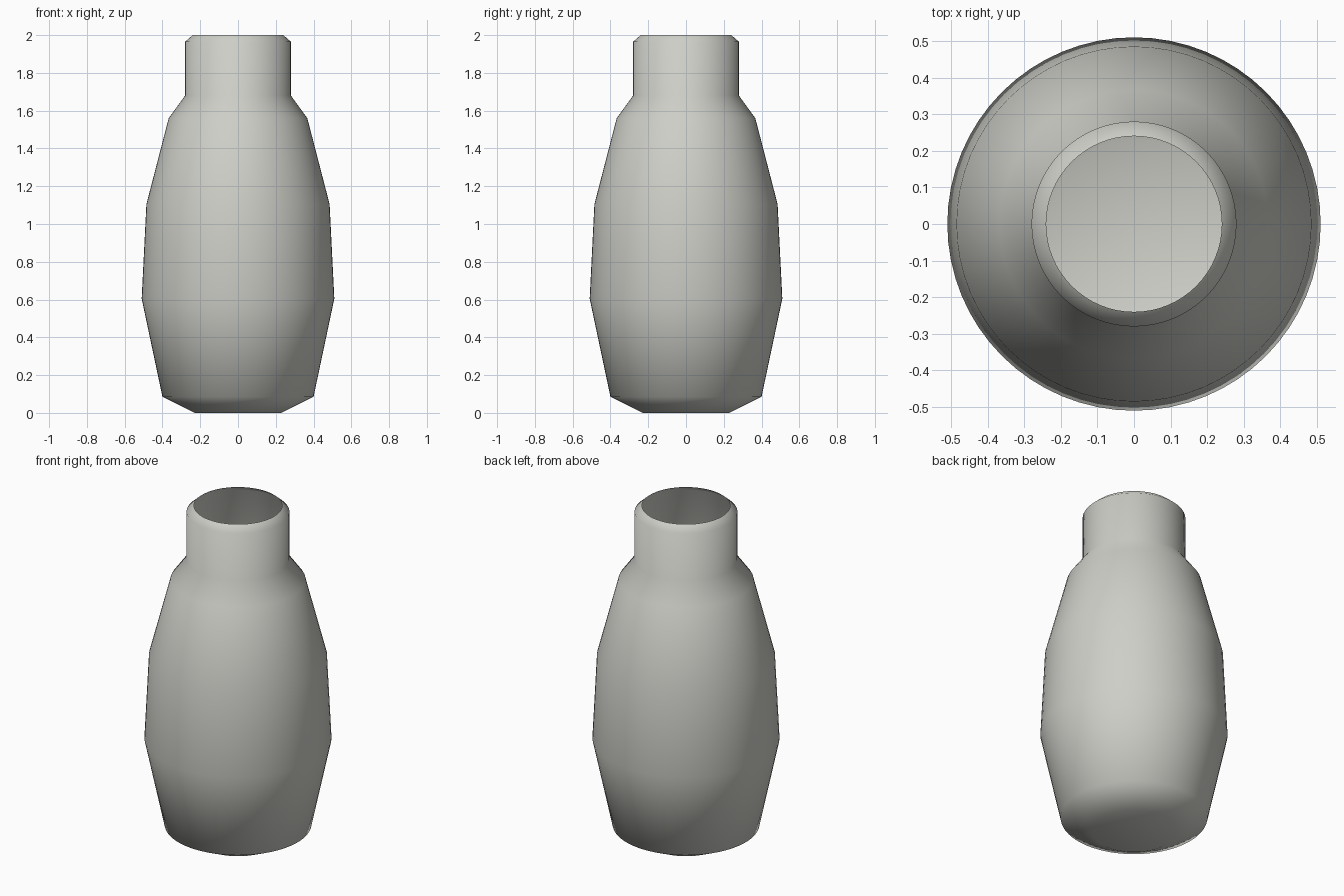
import bpy, bmesh
from math import cos, sin, tau

cube = bpy.data.objects.get("Cube")
if cube:
    bpy.data.objects.remove(cube, do_unlink=True)

# Glaze colour
glaze = bpy.data.materials.new("warm_grey")
glaze.use_nodes = True
colour = (0.62, 0.62, 0.58, 1)
glaze.diffuse_color = colour
glaze.node_tree.nodes["Principled BSDF"].inputs["Base Color"].default_value = colour

# Thin-walled vase: (radius, height) from foot to rim
SIDES = 64
PROFILE = [(0.23, 0), (0.4, 0.085), (0.51, 0.605), (0.485, 1.105),
           (0.367, 1.56), (0.28, 1.68), (0.28, 1.965), (0.24, 2)]

bm = bmesh.new()
rings = [[bm.verts.new((r * cos(tau * i / SIDES), r * sin(tau * i / SIDES), z))
          for i in range(SIDES)] for r, z in PROFILE]

# Walls
for low, high in zip(rings, rings[1:]):
    for i in range(SIDES):
        j = (i + 1) % SIDES
        bm.faces.new((low[i], low[j], high[j], high[i]))

# Closed foot, open mouth
centre = bm.verts.new((0, 0, 0))
for i in range(SIDES):
    bm.faces.new((centre, rings[0][(i + 1) % SIDES], rings[0][i]))

for face in bm.faces:
    face.smooth = True

mesh = bpy.data.meshes.new("vase")
bm.to_mesh(mesh)
bm.free()
mesh.materials.append(glaze)
vase = bpy.data.objects.new("vase", mesh)
bpy.context.collection.objects.link(vase)
